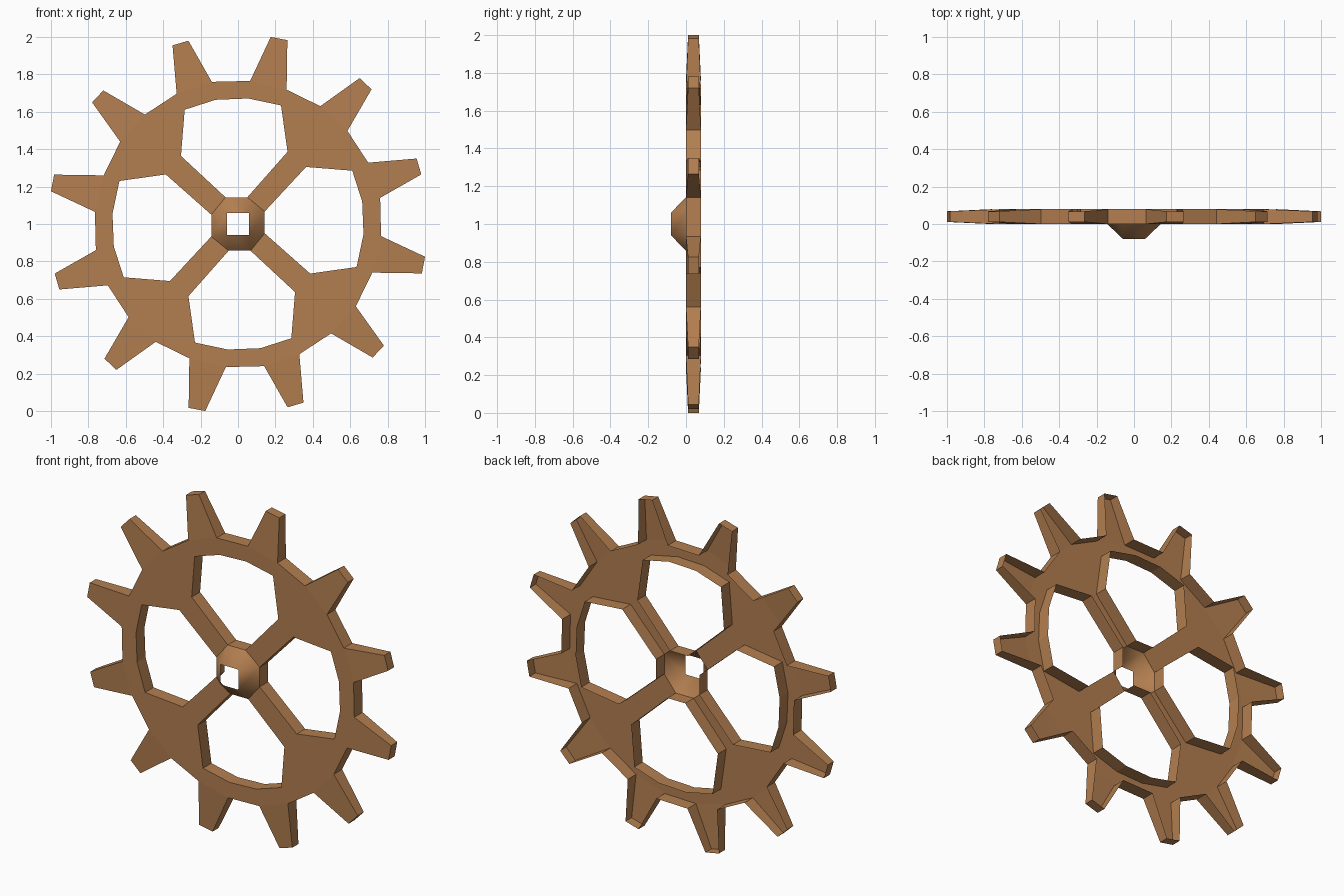
import bpy

if "Cube" in bpy.data.objects:
    bpy.data.objects.remove(bpy.data.objects["Cube"])

# One quarter of the outline as (x, z) around the axle: three teeth (base, tip, tip, base)
TEETH = [
    [(-0.328, 0.696), (-0.35, 0.955), (-0.265, 0.98), (-0.14, 0.76)],
    [(0.065, 0.765), (0.175, 1.0), (0.264, 0.983), (0.26, 0.718)],
    [(0.44, 0.63), (0.65, 0.78), (0.714, 0.72), (0.585, 0.498)],
]
# Window opening above the hub, left to right
WINDOW = [(-0.305, 0.364), (-0.285, 0.611), (-0.12, 0.664), (0.055, 0.671),
          (0.23, 0.634), (0.265, 0.386)]
HUB = [(-0.067, 0.143), (0.05, 0.143)]     # hub edge facing the window
BACK = 0.079
TIP_INSET = 0.011


def turn(p, k):
    """Quarter turns clockwise about the axle."""
    x, z = p
    for _ in range(k % 4):
        x, z = z, -x
    return (round(x, 4), round(z, 4))


def make_object(name, faces, smooth):
    index, polys = {}, []
    for face in faces:
        polys.append([index.setdefault(v, len(index)) for v in face])
    mesh = bpy.data.meshes.new(name)
    mesh.from_pydata([(x, y, z + 1) for x, y, z in index], [], polys)
    mesh.polygons.foreach_set("use_smooth", [smooth] * len(polys))
    mesh.materials.append(wood)
    obj = bpy.data.objects.new(name, mesh)
    bpy.context.collection.objects.link(obj)
    return obj


wood = bpy.data.materials.new("wood")
wood.diffuse_color = (0.45, 0.21, 0.08, 1)
wood.use_nodes = True
wood.node_tree.nodes["Principled BSDF"].inputs["Base Color"].default_value = wood.diffuse_color

# Flat pieces: each quarter is a spoke with its rim section, plus three teeth
pieces, tips, open_ends = [], set(), set()
for k in range(4):
    a, b, c = TEETH
    body = [turn(p, k) for p in (b[0], b[3], c[0], c[3])]
    body += [turn(p, k + 1) for p in (a[0], a[3], b[0])]
    body += [turn(p, k + 1) for p in WINDOW[3::-1] + HUB[:1]]
    body += [turn(p, k) for p in HUB[1:] + WINDOW[:2:-1]]
    pieces.append(body[::-1])
    open_ends.add((turn(HUB[1], k), turn(HUB[0], k + 1)))
    for tooth in TEETH:
        pts = [turn(p, k) for p in tooth]
        pieces.append(pts[::-1])
        tips.update(pts[1:3])


def front(p):
    return (p[0], TIP_INSET if p in tips else 0.0, p[1])


def back(p):
    return (p[0], BACK - (TIP_INSET if p in tips else 0.0), p[1])


# Front faces, then side walls along every open edge; the back is hollow
faces, edges = [], set()
for poly in pieces:
    faces.append([front(p) for p in poly])
    edges.update(zip(poly, poly[1:] + poly[:1]))
walls = [(p, q) for p, q in sorted(edges)
         if (q, p) not in edges and (p, q) not in open_ends and (q, p) not in open_ends]
# Thin collar between the spokes, facing each window
walls += [(turn(HUB[1], k), turn(HUB[0], k)) for k in range(4)]
for p, q in walls:
    faces.append([front(q), front(p), back(p), back(q)])
make_object("gear_wheel", faces, False)

# Hollow funnel hub: octagon at the wheel narrowing to a square axle hole
cone = []
for k in range(4):
    o1, o2 = [front(turn(p, k)) for p in HUB]
    o3 = front(turn(HUB[0], k + 1))
    s1, s2 = [(x, -BACK, z) for x, z in (turn((-0.06, 0.06), k), turn((0.06, 0.06), k))]
    cone.append([o1, s1, s2, o2])
    cone.append([o2, s2, o3])
make_object("hub_funnel", cone, True)
